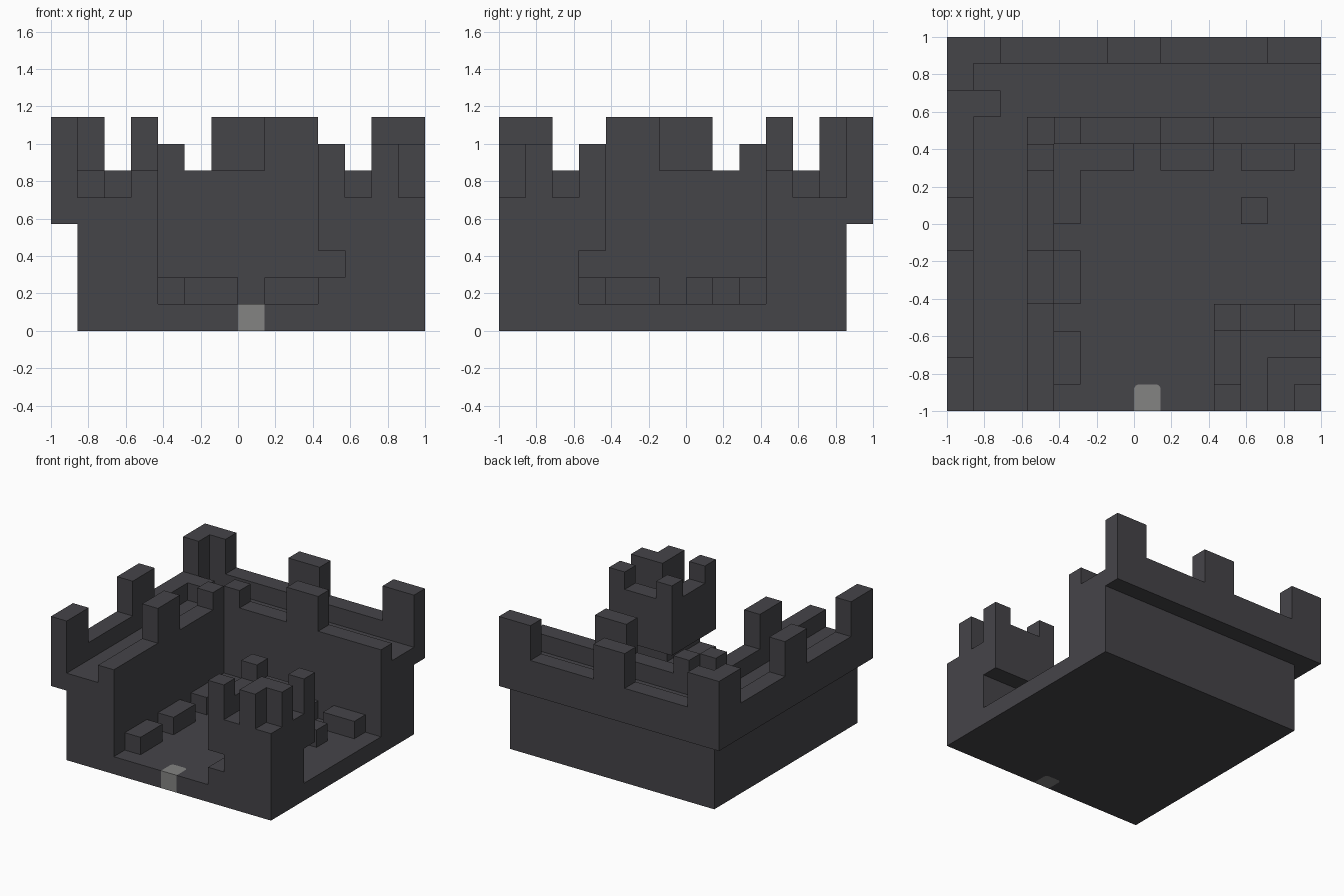
import bpy
import bmesh
import math

cube = bpy.data.objects.get("Cube")
if cube:
    bpy.data.objects.remove(cube, do_unlink=True)

N = 14           # blocks along each side
U = 2 / N        # size of one block


def material(name, rgb):
    m = bpy.data.materials.new(name)
    m.use_nodes = True
    color = (*rgb, 1)
    m.diffuse_color = color
    m.node_tree.nodes["Principled BSDF"].inputs["Base Color"].default_value = color
    return m


STONE = material("dark_stone", (0.06, 0.058, 0.066))
DOOR = material("grey_door", (0.23, 0.23, 0.225))


def finish(bm, name, mat):
    bmesh.ops.recalc_face_normals(bm, faces=bm.faces)
    mesh = bpy.data.meshes.new(name)
    bm.to_mesh(mesh)
    bm.free()
    mesh.materials.append(mat)
    obj = bpy.data.objects.new(name, mesh)
    bpy.context.collection.objects.link(obj)


def prism(bm, outline, z0, z1):
    """Extrude an outline given in block units."""
    base = bm.faces.new([bm.verts.new((x * U - 1, y * U - 1, z0 * U)) for x, y in outline])
    top = bmesh.ops.extrude_face_region(bm, geom=[base], use_keep_orig=True)
    verts = [v for v in top["geom"] if isinstance(v, bmesh.types.BMVert)]
    bmesh.ops.translate(bm, verts=verts, vec=(0, 0, (z1 - z0) * U))


def blocks(name, boxes, mirrored=False):
    """Boxes as (x0, x1, y0, y1, z0, z1); optionally repeated across the diagonal."""
    bm = bmesh.new()
    for x0, x1, y0, y1, z0, z1 in boxes:
        spans = [(x0, x1, y0, y1)]
        if mirrored:
            spans.append((N - y1, N - y0, N - x1, N - x0))
        for a, b, c, d in spans:
            prism(bm, [(a, c), (b, c), (b, d), (a, d)], z0, z1)
    finish(bm, name, STONE)


# Doorway outline with rounded inner corners
R = 0.2
arc = [math.radians(a) for a in range(0, 91, 15)]
doorway = [(7, 0)]
doorway += [(7 + R - R * math.cos(a), 1 - R + R * math.sin(a)) for a in arc]
doorway += [(8 - R + R * math.cos(a), 1 - R + R * math.sin(a)) for a in reversed(arc)]
doorway += [(8, 0)]

bm = bmesh.new()
prism(bm, doorway, 0, 1)
finish(bm, "door_stone", DOOR)

# Ground slab, notched around the door
bm = bmesh.new()
prism(bm, [(1, 0)] + doorway + [(N, 0), (N, 13), (1, 13)], 0, 1)
finish(bm, "ground_slab", STONE)

# Two thick walls with overhanging outer parapets
blocks("wall_body", [(1, 4, 0, 13, 1, 5)], True)
blocks("outer_parapet", [(0, 1, 0, N, 4, 6)], True)
blocks("inner_parapet", [(3, 4, 0, 11, 5, 6)], True)
blocks("walkway_step", [(1, 2, 11, 12, 5, 6)])

# Merlons along the walls
blocks("outer_merlons", [(0, 1, 0, 2, 6, 8), (0, 1, 6, 8, 6, 8), (0, 1, 12, 14, 6, 8)], True)
blocks("inner_merlons", [(3, 4, 4, 6, 6, 8), (3, 4, 9, 10, 6, 7)], True)

# Low blocks in the courtyard
blocks("courtyard_blocks", [(4, 5, 1, 3, 1, 2), (4, 5, 4, 6, 1, 2), (4, 5, 7, 10, 1, 2)], True)
blocks("courtyard_post", [(11, 12, 7, 8, 1, 2)])

# Corner tower with overhanging upper storey
blocks("tower_base", [(11, 14, 0, 3, 1, 3)])
blocks("tower_step", [(10, 11, 0, 4, 1, 2)])
blocks("tower_upper", [(10, 14, 0, 4, 3, 5)])
blocks("tower_parapet", [(10, 11, 0, 4, 5, 6)], True)
blocks("tower_merlons", [(10, 11, 0, 1, 6, 7), (12, 13, 0, 2, 5, 7)], True)
blocks("tower_inner_merlon", [(10, 11, 3, 4, 6, 7)])
